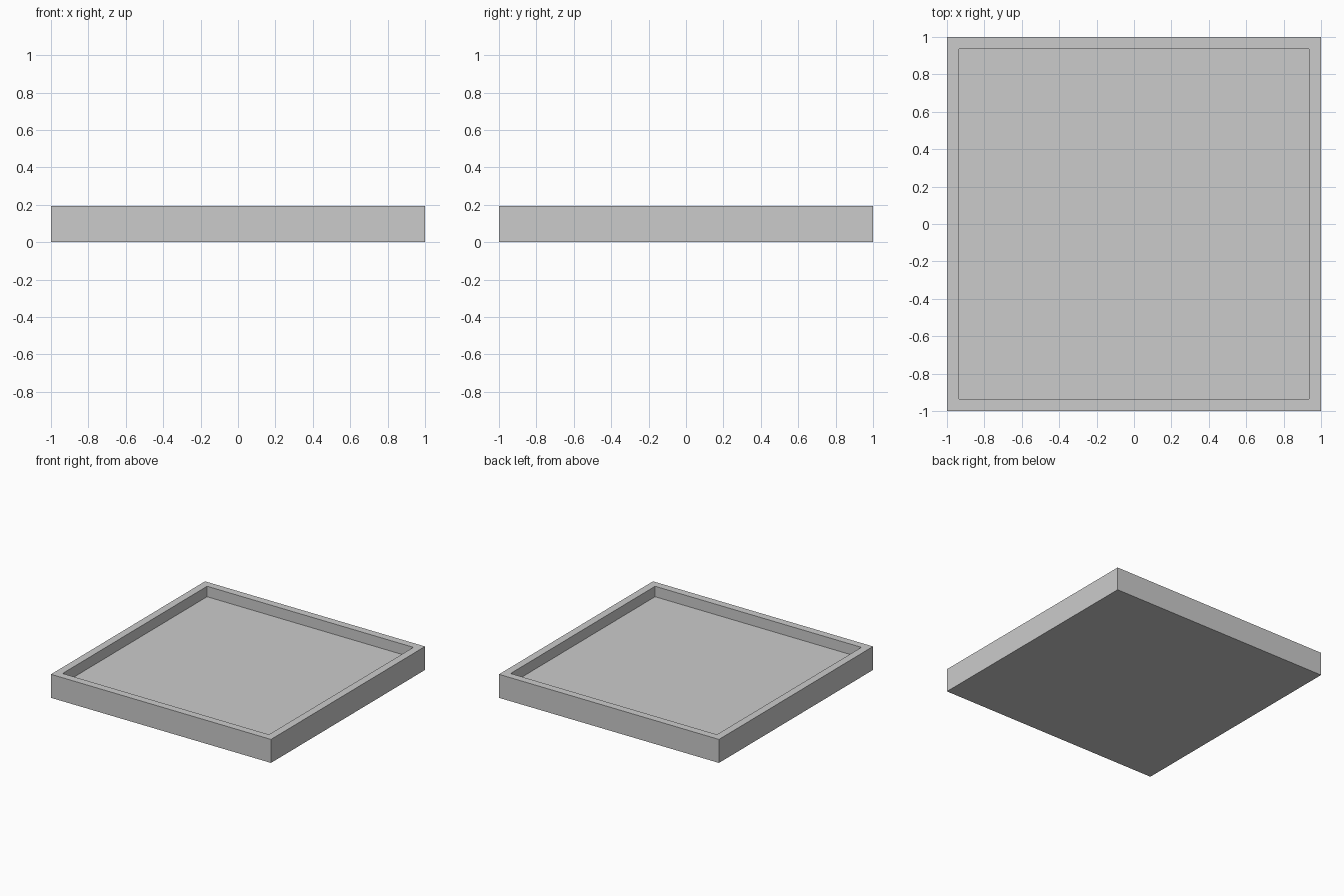
import bpy, bmesh
from mathutils import Matrix

if "Cube" in bpy.data.objects:
    bpy.data.objects.remove(bpy.data.objects["Cube"])

HEIGHT, FLOOR, RIM = 0.193, 0.107, 0.088

# Solid square slab
bm = bmesh.new()
bmesh.ops.create_cube(bm, size=1, matrix=Matrix.Translation((0, 0, HEIGHT / 2))
                      @ Matrix.Diagonal((2, 2, HEIGHT, 1)))

# Rim and recessed floor
top = max(bm.faces, key=lambda f: f.calc_center_median().z)
bmesh.ops.inset_region(bm, faces=[top], thickness=RIM)
floor = bmesh.ops.extrude_discrete_faces(bm, faces=[top])["faces"][0]
for v in floor.verts:
    v.co.z = FLOOR

# Tiny rounding of the recess corners
corners = [e for e in bm.edges
           if abs(e.verts[0].co.z - e.verts[1].co.z) > 0.01
           and abs(e.verts[0].co.x) < 0.95]
bmesh.ops.bevel(bm, geom=corners, offset=0.008, segments=2, profile=0.5,
                affect='EDGES')
bmesh.ops.recalc_face_normals(bm, faces=bm.faces)

mesh = bpy.data.meshes.new("square_tray")
bm.to_mesh(mesh)
bm.free()
bpy.context.collection.objects.link(bpy.data.objects.new("square_tray", mesh))
